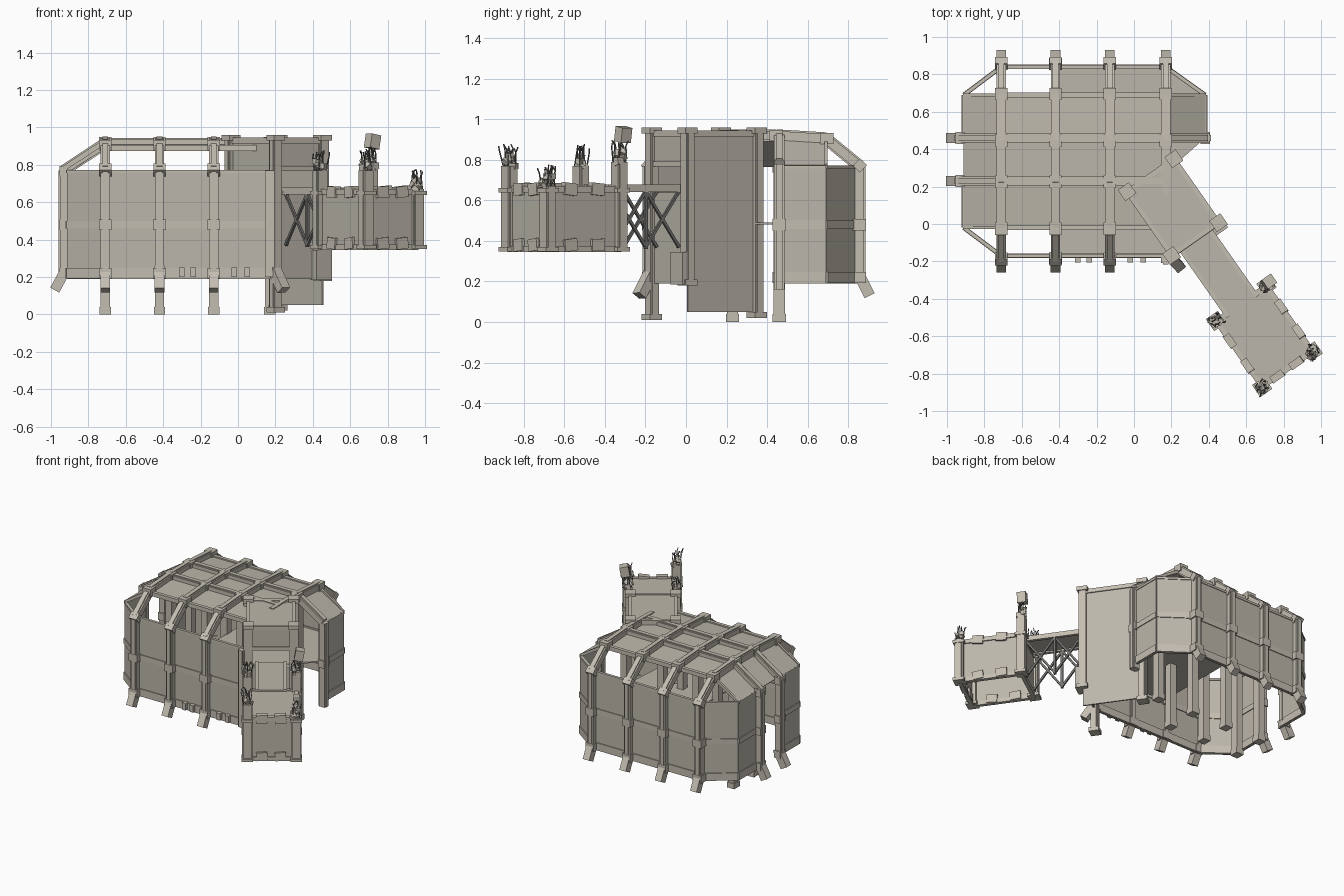
import bpy, bmesh, math, random
from mathutils import Vector, Matrix

if "Cube" in bpy.data.objects:
    bpy.data.objects.remove(bpy.data.objects["Cube"])
random.seed(4)

def mat(name, c):
    m = bpy.data.materials.new(name)
    m.diffuse_color = (*c, 1)
    m.use_nodes = True
    m.node_tree.nodes["Principled BSDF"].inputs["Base Color"].default_value = m.diffuse_color
    return m
PANEL = mat("warm grey panel", (0.50, 0.47, 0.405))
BEAM = mat("pale stone beam", (0.55, 0.51, 0.44))
DARK = mat("dark iron", (0.17, 0.165, 0.155))

parts = {}
# gatehouse, bridge and platform share a frame turned 35 degrees
GATE = Matrix.Translation((0.2075, 0.09, 0)) @ Matrix.Rotation(math.radians(35), 4, 'Z')
frame = Matrix.Identity(4)

def bm_of(name, m):
    if name not in parts:
        parts[name] = (bmesh.new(), m)
    return parts[name][0]

def box(name, m, c, s, rot=None):
    M = frame @ Matrix.Translation(c) @ (rot or Matrix.Identity(4)) @ Matrix.Diagonal((*s, 1))
    bmesh.ops.create_cube(bm_of(name, m), size=1, matrix=M)

def bar(name, m, a, b, w, h, side=(1, 0, 0)):
    """Box from a to b; w is measured along side, h across it."""
    a, b = Vector(a), Vector(b)
    z = (b - a).normalized()
    x = Vector(side)
    x = (x - z * x.dot(z)).normalized()
    R = Matrix((x, z.cross(x), z)).transposed().to_4x4()
    box(name, m, (a + b) / 2, (w, h, (b - a).length), R)

def panel(name, m, pts, t=0.01):
    """Flat plate of thickness t through the given corner points."""
    P = [frame @ Vector(p) for p in pts]
    n = (P[1] - P[0]).cross(P[2] - P[0]).normalized() * t / 2
    bm = bm_of(name, m)
    A = [bm.verts.new(p + n) for p in P]
    B = [bm.verts.new(p - n) for p in P]
    bm.faces.new(A)
    bm.faces.new(B[::-1])
    for i in range(len(P)):
        j = (i + 1) % len(P)
        bm.faces.new((A[j], A[i], B[i], B[j]))

def wall(name, a, b, z0, z1):
    panel(name, PANEL, [(*a, z0), (*b, z0), (*b, z1), (*a, z1)])

def beam_path(name, pts, side, w=0.05, h=0.045):
    """Structural rib: wide core with a narrow raised spine."""
    for a, b in zip(pts, pts[1:]):
        bar(name, BEAM, a, b, w, h, side)
        bar(name, BEAM, a, b, w * 0.6, h * 1.35, side)

# ---------------- main hall ----------------
RIBS = (-0.71, -0.42, -0.13, 0.17)
X0, X1, Y0, Y1 = -0.91, 0.38, -0.17, 0.84
YA, YB, YC, YD = -0.02, 0.23, 0.46, 0.69
Z0, Z1, ZR, ZT = 0.19, 0.77, 0.89, 0.905
for za, zb in ((Z0, 0.476), (0.484, Z1)):
    wall("front_wall", (-0.71, Y0), (0.17, Y0), za, zb)
    wall("back_wall", (-0.71, Y1), (0.17, Y1), za, zb)
    wall("corner_wall", (X0, YA), (-0.71, Y0), za, zb)
    wall("corner_wall", (X0, YD), (-0.71, Y1), za, zb)
    wall("corner_wall", (X1, YD), (0.17, Y1), za, zb)
    wall("end_wall", (X0, YA), (X0, YB), za, zb)
    wall("end_wall", (X0, YC), (X0, YD), za, zb)
    wall("end_wall", (X1, YC), (X1, YD), za, zb)
# roof strips and sloping end panels
for ya, yb, za, zb in ((YA, YB, ZR, ZT), (YB, YC, ZT, ZT), (YC, YD, ZT, ZR)):
    panel("roof", PANEL, [(-0.71, ya, za), (0.17, ya, za), (0.17, yb, zb), (-0.71, yb, zb)])
    panel("roof_slope", PANEL, [(X0, ya, Z1), (-0.71, ya, za), (-0.71, yb, zb), (X0, yb, Z1)])
panel("roof_slope", PANEL, [(X1, YC, Z1), (0.17, YC, ZT), (0.17, YD, ZR), (X1, YD, Z1)])
# inner floor, open toward the left end
panel("inner_floor", PANEL, [(-0.4, Y0, 0.485), (0.17, Y0, 0.485), (0.2, 0.3, 0.485), (X1, YC, 0.485),
                             (X1, YD, 0.485), (0.17, Y1, 0.485), (-0.4, Y1, 0.485)])
# crosswise ribs with splayed feet and joint blocks, mirrored about y = 0.335
for i, x in enumerate(RIBS):
    for s in (-1, 1):
        def P(d, z, x=x, s=s):
            return (x, 0.335 + s * d, z)
        if i == 3 and s < 0:
            continue
        beam_path("rib", [P(0.52, 0.2), P(0.52, 0.77), P(0.355, 0.905), P(0.11, 0.92), P(0, 0.92)], (1, 0, 0))
        bar("rib_foot", BEAM, P(0.51, 0.25), P(0.57, 0.13), 0.052, 0.055)
        for d, z in ((0.52, 0.22), (0.52, 0.48)):
            box("joint_block", BEAM, P(d, z), (0.068, 0.065, 0.055))
        bar("joint_block", BEAM, P(0.54, 0.755), P(0.505, 0.79), 0.065, 0.05)
        for d, z in ((0.36, 0.905), (0.11, 0.92)):
            box("joint_block", BEAM, P(d, z), (0.066, 0.066, 0.055))
# front right rib stops at the gatehouse
beam_path("rib", [(0.17, -0.185, 0.2), (0.17, -0.185, 0.77)], (1, 0, 0))
beam_path("rib", [(0.17, 0.15, 0.915), (0.17, 0.335, 0.92)], (1, 0, 0))
bar("rib_foot", BEAM, (0.19, -0.17, 0.25), (0.245, -0.23, 0.13), 0.055, 0.05, (0.8, 0.6, 0))
# lengthwise beams
for y in (YB, YC):
    beam_path("long_beam", [(-0.93, y, 0.2), (-0.93, y, 0.77), (-0.715, y, 0.912), (0.17, y, 0.915)], (0, 1, 0))
    bar("rib_foot", BEAM, (-0.915, y, 0.25), (-0.98, y, 0.13), 0.052, 0.055, (0, 1, 0))
    for z in (0.22, 0.48, 0.765):
        box("joint_block", BEAM, (-0.93, y, z), (0.05, 0.066, 0.055))
beam_path("long_beam", [(0.17, YC, 0.915), (0.38, YC, 0.78), (0.38, YC, 0.16)], (0, 1, 0))
box("joint_block", BEAM, (0.38, YC, 0.48), (0.05, 0.066, 0.055))
for y in (YA, YD):
    bar("roof_edge", BEAM, (-0.71, y, 0.89), (0.17 if y > 0 else 0.1, y, 0.89), 0.025, 0.03, (0, 1, 0))
    bar("roof_edge", BEAM, (-0.71, y, 0.9), (X0, y, Z1), 0.015, 0.02, (0, 1, 0))
bar("roof_edge", BEAM, (0.17, YD, 0.9), (X1, YD, Z1), 0.015, 0.02, (0, 1, 0))
# wall-top rails, belt and base rails
for x0, y0, x1, y1 in ((-0.71, Y1, 0.17, Y1), (-0.71, Y0, 0.17, Y0), (X0, YA, -0.71, Y0), (X0, YD, -0.71, Y1),
                       (X1, YD, 0.17, Y1), (X0, YA, X0, YB), (X0, YC, X0, YD), (X1, YC, X1, YD)):
    bar("wall_rail", BEAM, (x0, y0, 0.765), (x1, y1, 0.765), 0.016, 0.02, (0, 0, 1))
    bar("wall_rail", BEAM, (x0, y0, 0.48), (x1, y1, 0.48), 0.04, 0.022, (0, 0, 1))
    bar("wall_rail", BEAM, (x0, y0, 0.22), (x1, y1, 0.22), 0.055, 0.024, (0, 0, 1))
for x in (-0.3, -0.24, -0.02, 0.05):
    box("base_clamp", BEAM, (x, -0.19, 0.225), (0.03, 0.03, 0.05))
# inner columns standing on the ground
for x in RIBS:
    for y in (YB, YC):
        if x > 0 and y == YB:
            continue
        box("inner_column", BEAM, (x, y, 0.46), (0.05, 0.055, 0.9))
        box("inner_column", BEAM, (x, y, 0.02), (0.06, 0.065, 0.04))

# ---------------- gatehouse ----------------
frame = GATE
W, L = 0.153, 0.208
for x, y, z in ((-W, -L, 0.01), (W, -L, 0.18), (-W, L, 0.49), (W, L, 0.02)):
    box("gate_post", BEAM, (x, y, (z + 0.94) / 2), (0.05, 0.05, 0.94 - z))
    box("gate_post", BEAM, (x, y, (z + 0.94) / 2), (0.06, 0.032, 0.92 - z))
    for zz in (z + 0.015, 0.945):
        box("gate_cap", BEAM, (x, y, zz), (0.072, 0.072, 0.03))
wall("gate_side", (W, -L), (W, L), 0.05, 0.93)
wall("gate_side", (-W, -L), (-W, L), 0.49, 0.93)
wall("gate_front", (-W, -L), (W, -L), 0.77, 0.93)
wall("gate_front", (-W, -L), (W, -L), 0.19, 0.64)
box("gate_front", PANEL, (0.13, -L - 0.02, 0.265), (0.1, 0.06, 0.16))
wall("gate_back", (-W, L), (W, L), 0.77, 0.93)
panel("gate_roof", PANEL, [(-W, -L, 0.935), (W, -L, 0.935), (W, L, 0.935), (-W, L, 0.935)])
for s in (-1, 1):
    box("gate_lintel", BEAM, (0, s * L, 0.93), (2 * W, 0.025, 0.03))
    box("gate_lintel", BEAM, (s * W, 0, 0.93), (0.025, 2 * L, 0.03))
box("gate_lintel", BEAM, (0, -L, 0.78), (2 * W, 0.03, 0.025))
panel("gate_floor", PANEL, [(-W, -L, 0.655), (W, -L, 0.655), (W, L, 0.655), (-W, L, 0.655)])

# ---------------- bridge ----------------
box("bridge_deck", PANEL, (0, -0.425, 0.663), (0.2, 0.45, 0.02))
for s in (-1, 1):
    x = s * 0.095
    box("bridge_edge", BEAM, (x, -0.425, 0.66), (0.022, 0.45, 0.035))
    for ya, yb in ((-0.22, -0.42), (-0.42, -0.62)):
        bar("bridge_brace", DARK, (x, ya, 0.37), (x, yb, 0.645), 0.014, 0.014)
        bar("bridge_brace", DARK, (x, ya, 0.645), (x, yb, 0.37), 0.014, 0.014)
    bar("bridge_brace", DARK, (x, -0.42, 0.36), (x, -0.42, 0.65), 0.016, 0.016)

# ---------------- outer platform ----------------
frame = GATE @ Matrix.Translation((0.005, -0.846, 0))
W, L = 0.165, 0.215
panel("platform_deck", PANEL, [(-W, -L, 0.66), (W, -L, 0.66), (W, L, 0.66), (-W, L, 0.66)])
C = [(-W, -L), (W, -L), (W, L), (-W, L)]
for i in range(4):
    a, b = C[i], C[(i + 1) % 4]
    wall("platform_wall", a, b, 0.35, 0.66)
    A, B = Vector((*a, 0)), Vector((*b, 0))
    d = (B - A).normalized()
    R = Matrix.Rotation(math.atan2(d.y, d.x), 4, 'Z')
    for z in (0.36, 0.655):
        box("platform_rail", BEAM, (A + B) / 2 + Vector((0, 0, z)), ((B - A).length, 0.026, 0.03), R)
        for t in (0.3, 0.68):
            if i != 2:
                tilt = R @ Matrix.Rotation(random.uniform(-0.15, 0.15), 4, 'Y')
                box("rail_clamp", BEAM, A.lerp(B, t) + Vector((0, 0, z + (0.02 if z < 0.5 else 0))),
                    (0.075, 0.04, 0.06), tilt)
# broken pillars: shaft, crumbling top and bent reinforcing rods
for (x, y), top in zip(C, (0.77, 0.67, 0.79, 0.77)):
    box("pillar", BEAM, (x, y, (0.35 + top) / 2), (0.058, 0.058, top - 0.35))
    box("pillar", BEAM, (x, y, (0.35 + top) / 2), (0.07, 0.038, top - 0.35))
    for z in (0.36, 0.65):
        box("pillar_collar", BEAM, (x, y, z), (0.078, 0.078, 0.022))
    for k in range(7):
        R = Matrix.Rotation(random.uniform(0, 3), 4, (random.random(), random.random(), 1))
        box("pillar_rubble", BEAM, (x + random.uniform(-0.018, 0.018), y + random.uniform(-0.018, 0.018),
            top + 0.008 * k), (0.04 - 0.002 * k, 0.036, 0.028), R)
    for k in range(9):
        p = Vector((x + (k % 3 - 1) * 0.022, y + (k // 3 - 1) * 0.022, top))
        q = p + Vector((random.uniform(-0.015, 0.015), random.uniform(-0.015, 0.015), random.uniform(0.06, 0.085)))
        bar("pillar_rod", DARK, p, q, 0.005, 0.005)
        bar("pillar_rod", DARK, q, q + Vector((random.uniform(-0.015, 0.015), random.uniform(-0.01, 0.01), 0.022)),
            0.005, 0.005)
# tilted block still hanging on the tallest pillar
box("leaning_block", BEAM, (W + 0.02, L + 0.01, 0.925), (0.06, 0.06, 0.075), Matrix.Rotation(0.18, 4, 'Y'))

for name, (bm, m) in parts.items():
    bmesh.ops.recalc_face_normals(bm, faces=bm.faces)
    me = bpy.data.meshes.new(name)
    bm.to_mesh(me)
    bm.free()
    me.materials.append(m)
    bpy.context.collection.objects.link(bpy.data.objects.new(name, me))
